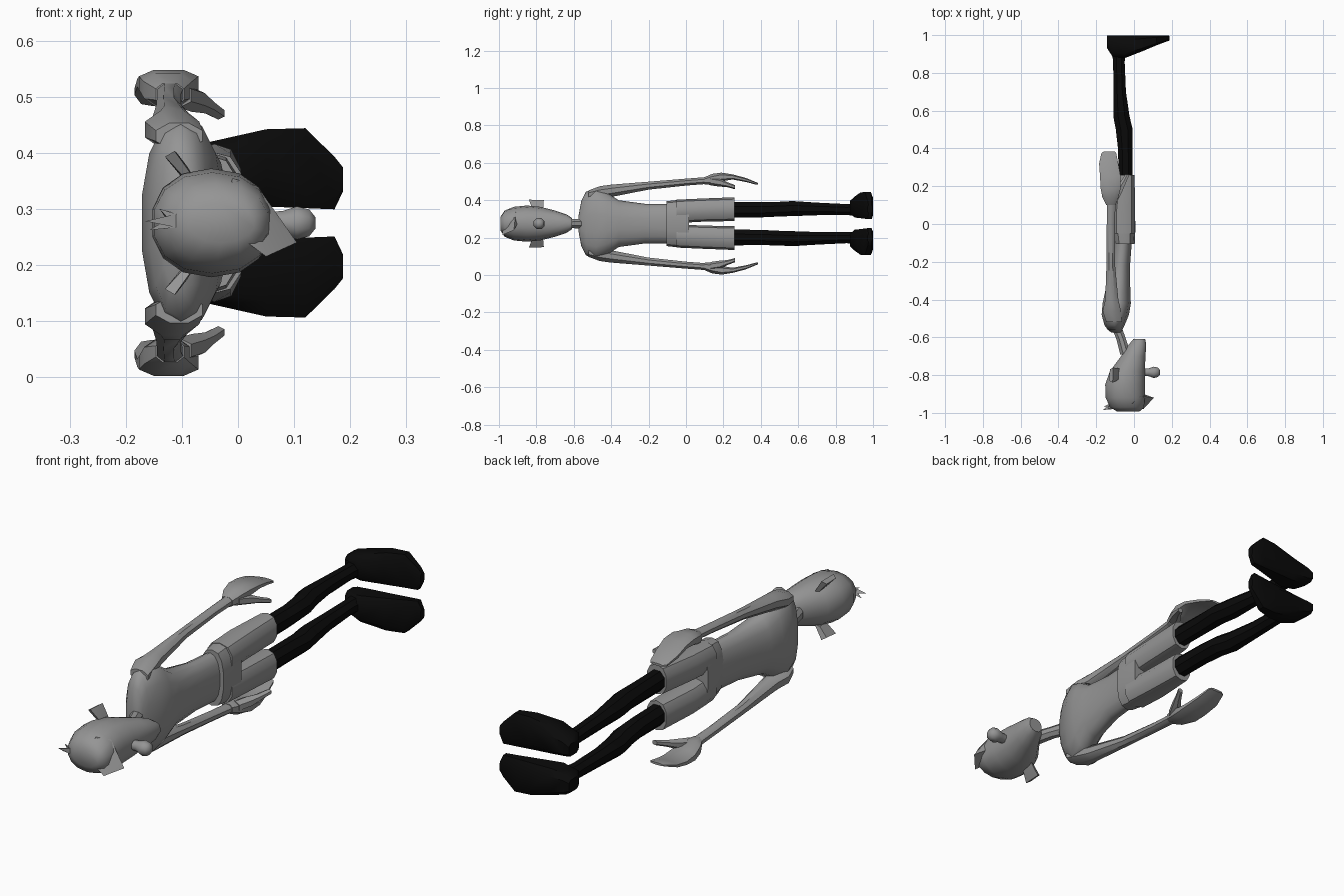
import bpy, bmesh, math
from mathutils import Vector

MID = 0.275  # height of the figure's symmetry plane


def material(name, v):
    m = bpy.data.materials.new(name)
    m.diffuse_color = (v, v, v, 1)
    return m


GREY = material("grey", 0.30)
BLACK = material("black", 0.003)


def finish(bm, name, mat, mirror, angle=40):
    bmesh.ops.recalc_face_normals(bm, faces=bm.faces)
    me = bpy.data.meshes.new(name)
    bm.to_mesh(me)
    bm.free()
    ob = bpy.data.objects.new(name, me)
    bpy.context.collection.objects.link(ob)
    ob.location.z = MID
    me.materials.append(mat)
    bpy.ops.object.select_all(action='DESELECT')
    ob.select_set(True)
    bpy.context.view_layer.objects.active = ob
    bpy.ops.object.shade_smooth_by_angle(angle=math.radians(angle))
    if mirror:
        mod = ob.modifiers.new("mirror", 'MIRROR')
        mod.use_axis = (False, False, True)
        mod.use_mirror_merge = False
    return ob


def loft(name, mat, sections, sides=10, power=2.0, axis='Y', mirror=False, angle=40):
    """Section: position on axis, low/high across, low/high from symmetry plane."""
    bm = bmesh.new()
    rings = []
    for t, a0, a1, b0, b1 in sections:
        ring = []
        for i in range(sides):
            th = 2 * math.pi * (i + 0.5) / sides
            c, s = math.cos(th), math.sin(th)
            c = math.copysign(abs(c) ** (2 / power), c)
            s = math.copysign(abs(s) ** (2 / power), s)
            a = (a0 + a1) / 2 + c * (a1 - a0) / 2
            b = (b0 + b1) / 2 + s * (b1 - b0) / 2
            ring.append(bm.verts.new((a, t, b) if axis == 'Y' else (t, a, b)))
        rings.append(ring)
    for r, q in zip(rings, rings[1:]):
        for i in range(sides):
            j = (i + 1) % sides
            bm.faces.new((r[i], r[j], q[j], q[i]))
    bm.faces.new(rings[0])
    bm.faces.new(rings[-1])
    return finish(bm, name, mat, mirror, angle)


def hull(name, mat, points, mirror=False):
    bm = bmesh.new()
    for p in points:
        bm.verts.new(Vector(p))
    bmesh.ops.convex_hull(bm, input=bm.verts)
    return finish(bm, name, mat, mirror, 30)


# Head, from crown to chin
loft("head", GREY, [
    (-0.993, -0.09, 0.03, -0.035, 0.035),
    (-0.97, -0.13, 0.055, -0.07, 0.07),
    (-0.92, -0.152, 0.06, -0.09, 0.09),
    (-0.85, -0.155, 0.06, -0.097, 0.097),
    (-0.78, -0.13, 0.06, -0.09, 0.09),
    (-0.70, -0.07, 0.062, -0.07, 0.07),
    (-0.64, -0.03, 0.066, -0.05, 0.05),
    (-0.61, -0.005, 0.06, -0.03, 0.03)], sides=14, power=2.2, angle=50)

# Swept fringe and crown tufts
hull("fringe", GREY, [(-0.01, -0.95, 0.08), (-0.03, -0.985, 0.0), (0.05, -0.98, -0.06),
                      (0.035, -0.91, 0.065), (0.05, -0.90, 0.0), (0.105, -0.92, -0.035)])
for n, tip in enumerate([(-0.165, -0.985, 0.003), (-0.158, -0.965, -0.013), (-0.14, -0.975, 0.025)]):
    hull("hair_tuft_%d" % (n + 1), GREY,
         [tip, (-0.11, -0.98, -0.008), (-0.11, -0.98, 0.016), (-0.125, -0.95, 0.004)])

# Nose and ears
loft("nose", GREY, [
    (0.04, -0.805, -0.765, -0.02, 0.02),
    (0.08, -0.808, -0.762, -0.023, 0.023),
    (0.105, -0.818, -0.753, -0.032, 0.032),
    (0.127, -0.812, -0.758, -0.026, 0.026),
    (0.138, -0.797, -0.773, -0.011, 0.011)], sides=8, axis='X', angle=60)
hull("ear", GREY, [(-0.075, -0.82, 0.075), (-0.075, -0.765, 0.07),
                   (-0.095, -0.82, 0.08), (-0.095, -0.77, 0.075),
                   (-0.13, -0.83, 0.118), (-0.128, -0.77, 0.115),
                   (-0.113, -0.84, 0.128), (-0.11, -0.76, 0.126),
                   (-0.09, -0.80, 0.10)], mirror=True)

# Neck
loft("neck", GREY, [
    (-0.69, -0.075, -0.015, -0.03, 0.03),
    (-0.61, -0.095, -0.04, -0.026, 0.026),
    (-0.54, -0.125, -0.065, -0.03, 0.03)], sides=8)

# Torso, shoulders to waist
loft("torso", GREY, [
    (-0.575, -0.12, -0.07, -0.04, 0.04),
    (-0.56, -0.14, -0.06, -0.12, 0.12),
    (-0.535, -0.158, -0.048, -0.17, 0.17),
    (-0.48, -0.173, -0.025, -0.19, 0.19),
    (-0.42, -0.168, -0.015, -0.165, 0.165),
    (-0.36, -0.155, -0.018, -0.125, 0.125),
    (-0.22, -0.12, -0.02, -0.106, 0.106),
    (-0.09, -0.105, -0.01, -0.105, 0.105)], sides=14, power=2.2, angle=55)

# Shorts: hip block and two wide legs
loft("shorts_hips", GREY, [
    (-0.105, -0.105, 0.005, -0.12, 0.12),
    (-0.04, -0.115, 0.008, -0.127, 0.127),
    (0.015, -0.115, 0.008, -0.13, 0.13)], sides=14, power=2.6)
loft("shorts_leg", GREY, [
    (-0.05, -0.113, 0.008, 0.003, 0.128),
    (0.08, -0.113, 0.008, 0.01, 0.134),
    (0.26, -0.09, 0.005, 0.014, 0.141)], sides=10, power=2.4, mirror=True)

# Legs
loft("leg", BLACK, [
    (0.22, -0.083, -0.005, 0.028, 0.12),
    (0.40, -0.088, -0.005, 0.03, 0.118),
    (0.50, -0.1, -0.003, 0.035, 0.12),
    (0.57, -0.113, -0.02, 0.037, 0.124),
    (0.70, -0.111, -0.04, 0.042, 0.115),
    (0.86, -0.113, -0.047, 0.043, 0.107),
    (0.95, -0.125, -0.03, 0.038, 0.115)], sides=8, mirror=True)

# Feet, heel to toe
loft("foot", BLACK, [
    (-0.143, 0.93, 1.0, 0.05, 0.105),
    (-0.115, 0.885, 1.0, 0.038, 0.125),
    (-0.05, 0.875, 1.0, 0.03, 0.147),
    (0.05, 0.915, 1.0, 0.026, 0.17),
    (0.12, 0.945, 1.0, 0.023, 0.172),
    (0.172, 0.965, 1.0, 0.022, 0.12),
    (0.187, 0.97, 0.997, 0.055, 0.10)], sides=8, power=3.5, axis='X', mirror=True)

# Arms, shoulder to wrist
loft("arm", GREY, [
    (-0.52, -0.15, -0.06, 0.13, 0.18),
    (-0.46, -0.17, -0.065, 0.13, 0.203),
    (-0.40, -0.155, -0.08, 0.14, 0.211),
    (-0.20, -0.147, -0.10, 0.18, 0.226),
    (0.0, -0.146, -0.10, 0.202, 0.242),
    (0.13, -0.146, -0.095, 0.212, 0.252)], sides=8, mirror=True)

# Hands and thumbs
loft("hand", GREY, [
    (0.10, -0.148, -0.095, 0.208, 0.25),
    (0.14, -0.17, -0.08, 0.205, 0.268),
    (0.19, -0.18, -0.067, 0.225, 0.274),
    (0.25, -0.183, -0.067, 0.235, 0.264),
    (0.32, -0.188, -0.08, 0.222, 0.245),
    (0.375, -0.175, -0.092, 0.208, 0.222),
    (0.385, -0.16, -0.10, 0.208, 0.218)], sides=8, power=2.6, mirror=True)
loft("thumb", GREY, [
    (0.13, -0.13, -0.08, 0.205, 0.25),
    (0.18, -0.11, -0.055, 0.198, 0.242),
    (0.22, -0.075, -0.04, 0.195, 0.222),
    (0.262, -0.048, -0.022, 0.184, 0.206)], sides=6, mirror=True)
